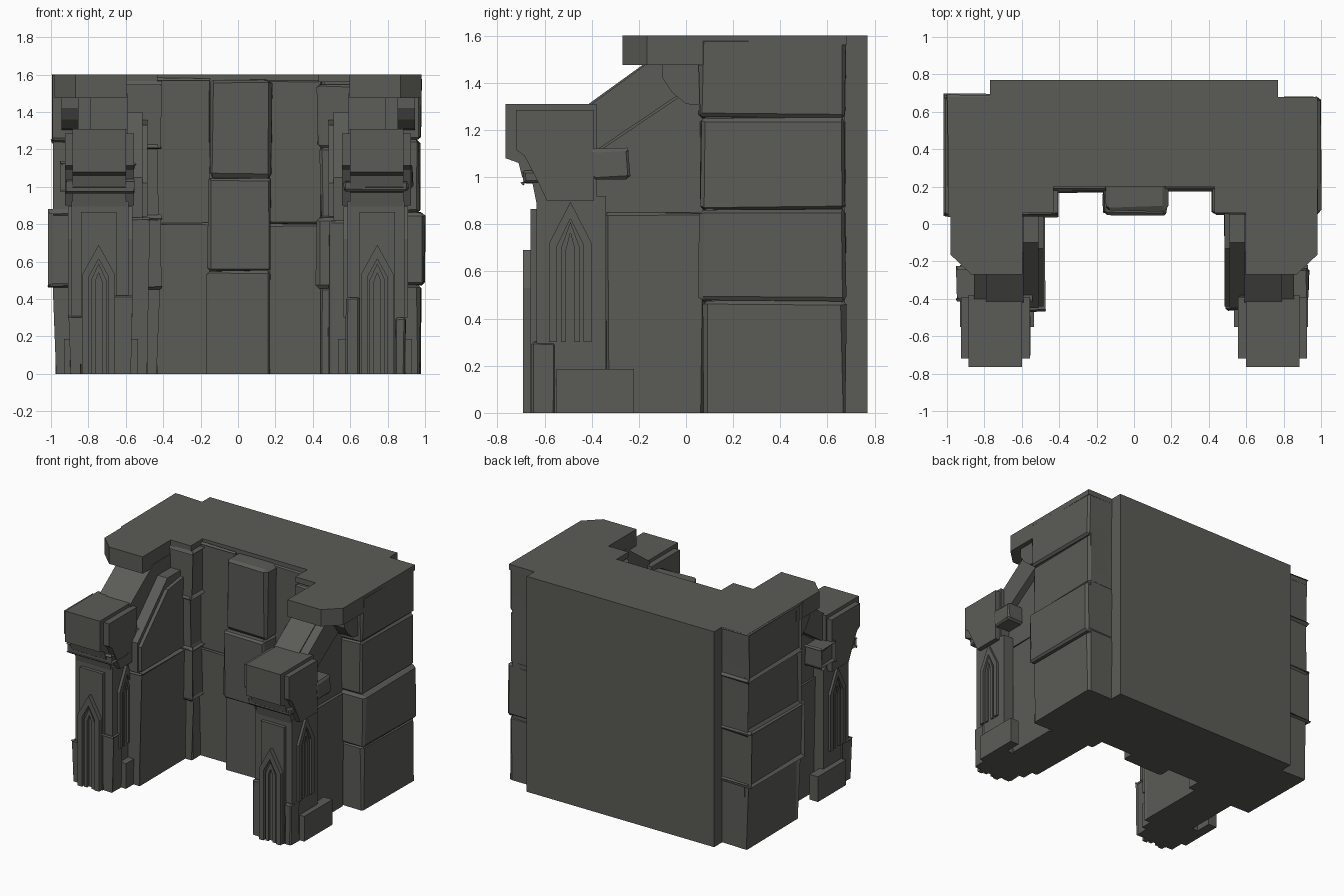
import bpy, bmesh, random
from mathutils import Vector

if "Cube" in bpy.data.objects:
    bpy.data.objects.remove(bpy.data.objects["Cube"])

random.seed(4)
stone = bpy.data.materials.new("dark stone")
stone.diffuse_color = (0.105, 0.105, 0.095, 1)
stone.use_nodes = True
stone.node_tree.nodes["Principled BSDF"].inputs["Base Color"].default_value = stone.diffuse_color


def finish(bm, name):
    bmesh.ops.recalc_face_normals(bm, faces=bm.faces)
    me = bpy.data.meshes.new(name)
    bm.to_mesh(me)
    bm.free()
    me.materials.append(stone)
    ob = bpy.data.objects.new(name, me)
    bpy.context.collection.objects.link(ob)
    return ob


def prism(name, pts, axis, a, b, s=1):
    """Extrude a 2D outline along an axis from a to b; s mirrors x."""
    place = {'x': lambda p, t: (t * s, p[0], p[1]),
             'y': lambda p, t: (p[0] * s, t, p[1]),
             'z': lambda p, t: (p[0] * s, p[1], t)}[axis]
    bm = bmesh.new()
    lo = [bm.verts.new(place(p, a)) for p in pts]
    hi = [bm.verts.new(place(p, b)) for p in pts]
    n = len(pts)
    bm.faces.new(lo)
    bm.faces.new(hi)
    for i in range(n):
        j = (i + 1) % n
        bm.faces.new((lo[i], lo[j], hi[j], hi[i]))
    return finish(bm, name)


def box(name, x, y, z, s=1):
    pts = [(x[0], y[0]), (x[1], y[0]), (x[1], y[1]), (x[0], y[1])]
    return prism(name, pts, 'z', z[0], z[1], s)


def rough(name, x, y, z, s=1, bevel=0.014, jit=0.006):
    """Hewn block: chamfered box with slightly shifted corners."""
    bm = bmesh.new()
    bmesh.ops.create_cube(bm, size=1)
    for v in bm.verts:
        v.co = Vector((s * (x[0] + (v.co.x + .5) * (x[1] - x[0])),
                       y[0] + (v.co.y + .5) * (y[1] - y[0]),
                       z[0] + (v.co.z + .5) * (z[1] - z[0])))
    edges = [e for e in bm.edges if max(v.co.z for v in e.verts) > 0.001]
    bmesh.ops.bevel(bm, geom=edges, offset=bevel, segments=1, affect='EDGES')
    for v in bm.verts:
        v.co += Vector([random.uniform(-jit, jit) for _ in range(3)])
        if z[0] == 0 and v.co.z < 0.01:
            v.co.z = 0
        v.co.z = min(max(v.co.z, 0), 1.6)
    return finish(bm, name)


def lancet(name, axis, c, half, w, z0, spring, apex, a, b, s=1):
    """Pointed arch band of width w, opening downwards."""
    h = half - w
    pts = [(c - half, z0), (c - half, spring), (c, apex), (c + half, spring), (c + half, z0),
           (c + h, z0), (c + h, spring - w * .3), (c, apex - w * 2.1), (c - h, spring - w * .3), (c - h, z0)]
    prism(name, pts, axis, a, b, s)


# Back wall and top slab
box("back_wall", (-.77, .77), (.22, .77), (0, 1.6))
half = [(.43, .2), (.43, .06), (.98, .06), (.98, .68), (.76, .68), (.76, .769)]
prism("top_slab", half + [(-x, y) for x, y in reversed(half)], 'z', 1.56, 1.6)

# Alcove back: centre pier stones and recessed panels
rough("pier_low", (-.165, .17), (.09, .3), (0, .55))
rough("pier_mid", (-.16, .175), (.05, .3), (.55, 1.05))
rough("pier_top", (-.155, .18), (.07, .3), (1.05, 1.575), bevel=.022)
for s in (-1, 1):
    rough("panel_low", (.16, .45), (.175, .3), (0, .8), s, .01, .004)
    rough("panel_high", (.16, .45), (.19, .3), (.8, 1.57), s, .01, .004)

    # Side wall core with courses of stone
    box("side_core", (.46, .955), (.085, .675), (0, 1.59), s)
    for z0, z1, xo, xi, yf in ((0, .475, .975, .435, .075), (.475, .86, .997, .42, .055),
                               (.86, 1.25, .97, .44, .06), (1.25, 1.595, .98, .425, .055)):
        rough("wall_stone", (.7, xo), (yf, .677), (z0, z1), s, .016)
        rough("inner_corner_stone", (xi, .72), (yf - .003, .4), (z0 * .97, min(z1 * .97, 1.55)), s)

    # Overhanging slab with clipped corner, and rough corbel beneath
    prism("overhang_slab", [(.595, .1), (.595, -.27), (.87, -.27), (.98, -.165), (.98, .1)],
          'z', 1.475, 1.6, s)
    prism("corbel", [(.1, 1.3), (0, 1.31), (-.06, 1.36), (-.1, 1.42), (-.1, 1.48), (.1, 1.48)],
          'x', .82, .945, s)

    # Buttress wing between pillar and wall
    prism("wing_core", [(-.42, 0), (-.42, 1.305), (-.15, 1.5), (.1, 1.5), (.1, 0)], 'x', .59, .79, s)
    prism("wing_slope_cap", [(-.4, 1.1), (-.4, 1.31), (-.14, 1.5), (.08, 1.5), (.08, 1.41), (0, 1.37)],
          'x', .59, .855, s)
    rough("wing_inner_low", (.485, .62), (-.46, .08), (0, .82), s, .012)
    prism("wing_inner_high", [(-.45, .82), (-.45, 1.05), (-.1, 1.4), (.08, 1.4), (.08, .82)],
          'x', .51, .62, s)
    prism("wing_inner_face", [(-.44, .84), (-.44, 1.02), (-.13, 1.33), (.07, 1.36), (.07, .84)],
          'x', .485, .52, s)
    rough("wing_outer_low", (.7, .815), (-.34, .08), (0, .85), s, .012)
    prism("wing_outer_high", [(-.4, .85), (-.4, 1.09), (0, 1.36), (.08, 1.36), (.08, .85)],
          'x', .7, .81, s)

    # Pillar shaft, front panel and pointed tracery
    box("pillar_shaft", (.585, .89), (-.635, -.34), (0, .92), s)
    box("pillar_panel", (.65, .84), (-.66, -.6), (0, .865), s)
    lancet("front_arch", 'y', .745, .088, .036, 0, .53, .69, -.692, -.65, s)
    lancet("front_inner_arch", 'y', .745, .042, .024, 0, .5, .59, -.682, -.65, s)
    for a, b in ((.88, .908), (.565, .595)):
        lancet("side_arch", 'x', -.49, .09, .034, .3, .72, .895, a, b, s)
        lancet("side_inner_arch", 'x', -.49, .04, .022, .3, .7, .81,
               a + .006 * (a < .7), b - .006 * (a > .7), s)
    rough("pillar_corner_foot", (.575, .65), (-.655, -.55), (0, .41), s, .01, .003)
    rough("pillar_corner_foot_outer", (.84, .895), (-.655, -.55), (0, .3), s, .01, .003)
    for x in ((.86, .93), (.535, .62)):
        box("pillar_base_block", x, (-.55, -.22), (0, .187), s)

    # Capital with shield plates on both sides
    prism("capital", [(-.765, 1.31), (-.765, 1.08), (-.71, 1.06), (-.695, 1.0), (-.65, .97),
                      (-.635, .895), (-.38, .895), (-.38, 1.31)], 'x', .6, .885, s)
    shield = [(-.72, 1.285), (-.72, 1.115), (-.685, 1.09), (-.63, .985), (-.59, .9), (-.39, .9), (-.39, 1.285)]
    prism("capital_shield", shield, 'x', .555, .925, s)
    rough("capital_back_stone", (.56, .935), (-.4, -.24), (.99, 1.12), s, .012)
    rough("capital_molding", (.565, .91), (-.69, -.5), (.975, 1.03), s, .01, .003)
